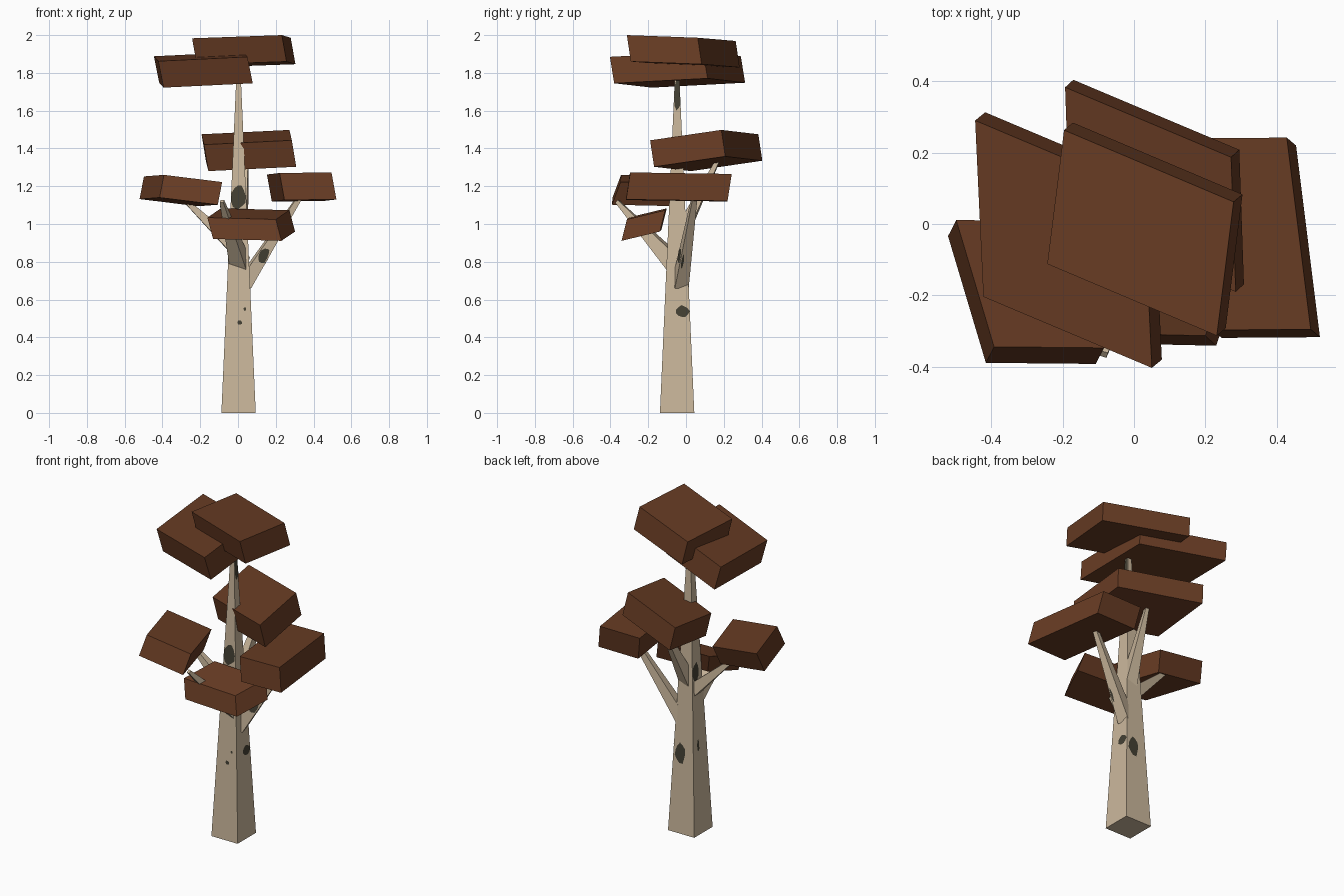
import bpy, math, random
from mathutils import Vector as V

if "Cube" in bpy.data.objects:
    bpy.data.objects.remove(bpy.data.objects["Cube"])

random.seed(4)


def material(name, rgb):
    m = bpy.data.materials.new(name)
    m.diffuse_color = (*rgb, 1)
    m.use_nodes = True
    m.node_tree.nodes["Principled BSDF"].inputs["Base Color"].default_value = m.diffuse_color
    return m


BARK = material("pale_bark", (0.60, 0.48, 0.335))
MARK = material("dark_bark_mark", (0.058, 0.052, 0.034))
LEAF = material("brown_foliage", (0.135, 0.044, 0.017))


def make(name, verts, faces, mat):
    me = bpy.data.meshes.new(name)
    me.from_pydata([tuple(v) for v in verts], [], faces)
    me.materials.append(mat)
    ob = bpy.data.objects.new(name, me)
    bpy.context.collection.objects.link(ob)
    return ob


BOX = [(3, 2, 1, 0), (4, 5, 6, 7), (0, 1, 5, 4), (1, 2, 6, 5), (2, 3, 7, 6), (3, 0, 4, 7)]


def beam(name, a, b, w0, w1):
    """Tapered square limb; sides are numbered 0 to 3 around the axis."""
    a, b = V(a), V(b)
    d = (b - a).normalized()
    s = d.cross(V((0, 0, 1)))
    s = s.normalized() if s.length > 1e-3 else V((1, 0, 0))
    t = s.cross(d)
    pts = []
    for c, w in ((a, w0), (b, w1)):
        for i, j in ((-1, 1), (1, 1), (1, -1), (-1, -1)):
            pts.append(c + s * i * w / 2 + t * j * w / 2)
    make(name, pts, BOX, BARK)
    return pts


def mark(name, pts, side, u, v, ru, rv, n=11):
    """Ragged dark plate lying on one side of a limb (u across, v along)."""
    i, j = side, (side + 1) % 4
    nrm = (pts[j] - pts[i]).cross(pts[i + 4] - pts[i]).normalized()
    out = []
    for k in range(n):
        a = 2 * math.pi * k / n
        r = random.uniform(0.85, 1.2)
        x = min(1, max(0, u + ru * r * math.cos(a)))
        y = min(1, max(0, v + rv * r * math.sin(a)))
        out.append(pts[i].lerp(pts[j], x).lerp(pts[i + 4].lerp(pts[j + 4], x), y) + nrm * 0.002)
    make(name, out, [tuple(range(n))], MARK)


def slab(name, p0, p1, p3, off):
    """Slanted foliage block: front-left, front-right, back-left top corners + drop."""
    p0, p1, p3, off = V(p0), V(p1), V(p3), V(off)
    top = [p0, p1, p1 + p3 - p0, p3]
    make(name, [p + off for p in top] + top, BOX, LEAF)


# trunk and branches
trunk = beam("trunk", (0.003, -0.047, 0), (0.003, -0.047, 1.82), 0.182, 0.02)
right = beam("right_branch", (0.03, -0.03, 0.68), (0.345, 0.05, 1.17), 0.075, 0.022)
left = beam("left_branch", (-0.01, -0.045, 0.87), (-0.29, -0.06, 1.135), 0.075, 0.02)
front = beam("front_branch", (0.01, -0.06, 0.79), (-0.085, -0.365, 1.12), 0.09, 0.02)
back = beam("back_branch", (0.01, -0.04, 0.92), (0.045, 0.17, 1.34), 0.075, 0.02)

# dark bark marks: limb, side, across, along, half sizes
for k, m in enumerate([
    (trunk, 0, 0.5, 0.63, 0.5, 0.035), (trunk, 0, 0.55, 0.263, 0.08, 0.007),
    (trunk, 0, 0.75, 0.302, 0.05, 0.005), (trunk, 1, 0.72, 0.295, 0.24, 0.016),
    (trunk, 1, 0.5, 0.93, 0.5, 0.05), (trunk, 2, 0.36, 0.272, 0.26, 0.033),
    (trunk, 3, 0.35, 0.30, 0.08, 0.02), (trunk, 3, 0.3, 0.55, 0.3, 0.03),
    (right, 1, 0.5, 0.31, 0.42, 0.08), (right, 2, 0.2, 0.28, 0.12, 0.07),
    (front, 1, 0.5, 0.9, 0.5, 0.07),
]):
    mark("bark_mark_%d" % (k + 1), *m)

# foliage blocks
slab("foliage_top", (-0.243, -0.112, 1.983), (0.232, -0.313, 2.0), (-0.196, 0.263, 1.969),
     (0.025, 0.021, -0.14))
slab("foliage_upper", (-0.422, -0.204, 1.862), (0.05, -0.403, 1.885), (-0.445, 0.29, 1.888),
     (0.028, 0.023, -0.14))
slab("foliage_back", (-0.18, 0.006, 1.42), (0.285, -0.19, 1.443), (-0.193, 0.383, 1.475),
     (0.023, 0.021, -0.14))
slab("foliage_right", (0.22, -0.297, 1.27), (0.495, -0.295, 1.273), (0.153, 0.24, 1.262),
     (0.026, -0.022, -0.143))
slab("foliage_left", (-0.392, -0.344, 1.26), (-0.084, -0.347, 1.222), (-0.498, 0.011, 1.252),
     (-0.023, -0.045, -0.12))
slab("foliage_front", (-0.162, -0.305, 1.034), (0.2, -0.313, 1.024), (-0.09, -0.102, 1.083),
     (0.03, -0.028, -0.113))
